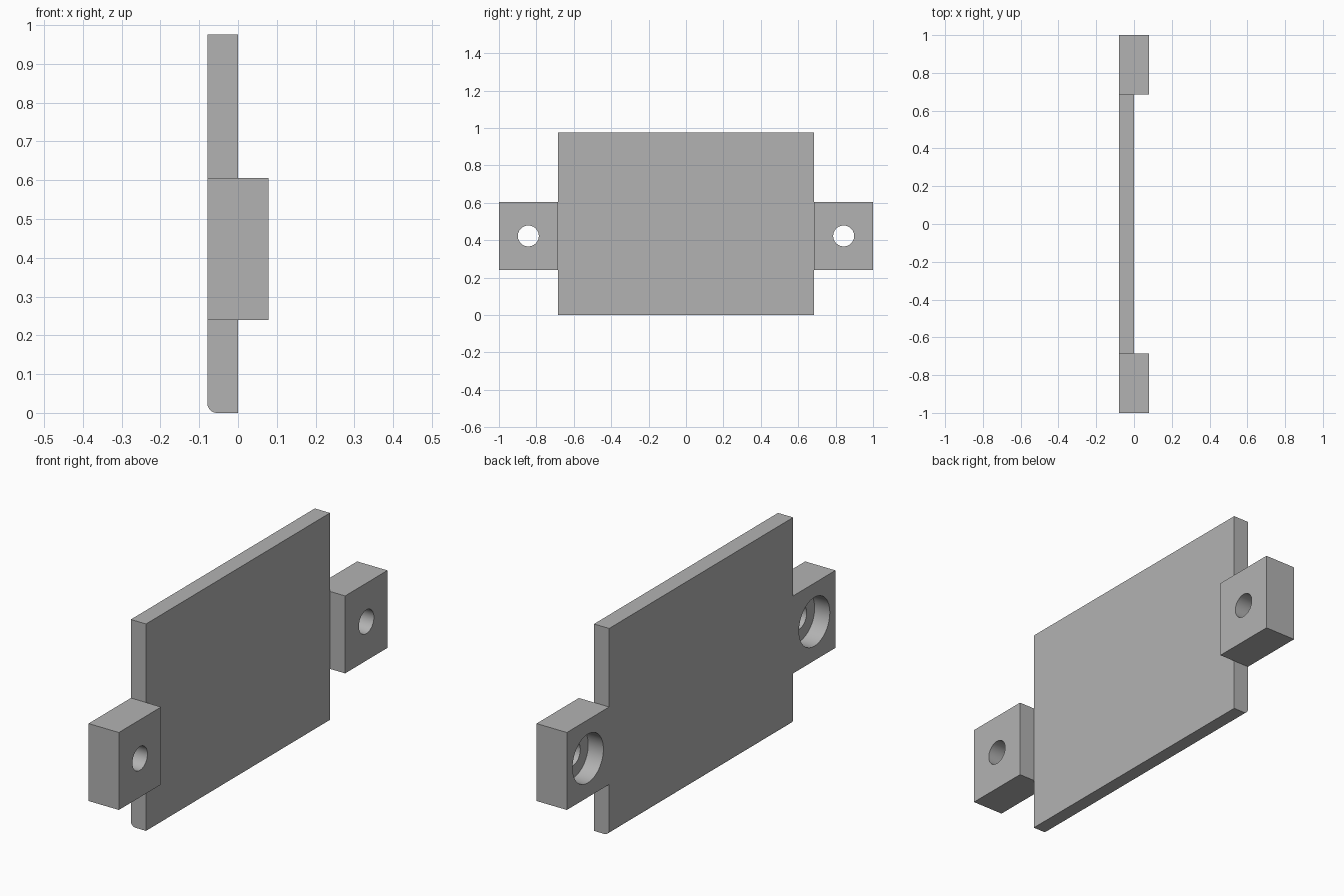
import bpy, bmesh, math
from mathutils import Matrix, Vector

default = bpy.data.objects.get("Cube")
if default:
    bpy.data.objects.remove(default, do_unlink=True)

# One plain grey for the whole part
grey = bpy.data.materials.new("plain_grey")
grey.use_nodes = True
colour = (0.45, 0.45, 0.45, 1)
grey.diffuse_color = colour
grey.node_tree.nodes["Principled BSDF"].inputs["Base Color"].default_value = colour

BACK, FRONT, EAR_FRONT = -0.079, 0.0, 0.079
HALF_PLATE, HEIGHT, FILLET = 0.685, 0.975, 0.025
EAR_LOW, EAR_HIGH = 0.24, 0.605
HOLE_Y, HOLE_Z = 0.843, 0.423


def finish(bm, name):
    bmesh.ops.recalc_face_normals(bm, faces=bm.faces)
    mesh = bpy.data.meshes.new(name)
    bm.to_mesh(mesh)
    bm.free()
    mesh.materials.append(grey)
    ob = bpy.data.objects.new(name, mesh)
    bpy.context.collection.objects.link(ob)
    return ob


def prism(name, profile, y0, y1):
    """Extrude an (x, z) profile along y."""
    bm = bmesh.new()
    face = bm.faces.new([bm.verts.new((x, y0, z)) for x, z in profile])
    moved = bmesh.ops.extrude_face_region(bm, geom=[face])["geom"]
    verts = [v for v in moved if isinstance(v, bmesh.types.BMVert)]
    bmesh.ops.translate(bm, verts=verts, vec=Vector((0, y1 - y0, 0)))
    return finish(bm, name)


def drill(name, y, radius, x0, x1):
    """Cylinder along x, used as a cutter."""
    bm = bmesh.new()
    place = Matrix.Translation(((x0 + x1) / 2, y, HOLE_Z)) @ Matrix.Rotation(math.pi / 2, 4, "Y")
    bmesh.ops.create_cone(bm, cap_ends=True, segments=48, radius1=radius,
                          radius2=radius, depth=x1 - x0, matrix=place)
    return finish(bm, name)


def combine(target, other, operation):
    other.hide_render = True
    mod = target.modifiers.new(operation.lower(), "BOOLEAN")
    mod.operation, mod.solver, mod.object = operation, "EXACT", other
    bpy.context.view_layer.objects.active = target
    bpy.ops.object.modifier_apply(modifier=mod.name)
    bpy.data.objects.remove(other, do_unlink=True)


# Plate with one rounded lower edge
rounded = []
for i in range(9):
    a = math.pi / 2 * i / 8
    rounded.append((BACK + FILLET * (1 - math.sin(a)), FILLET * (1 - math.cos(a))))
plate = prism("mounting_plate",
              rounded + [(BACK, HEIGHT), (FRONT, HEIGHT), (FRONT, 0)],
              -HALF_PLATE, HALF_PLATE)

# Thicker ears with counterbored screw holes
ear_profile = [(BACK, EAR_LOW), (BACK, EAR_HIGH), (EAR_FRONT, EAR_HIGH), (EAR_FRONT, EAR_LOW)]
for side in (-1, 1):
    ear = prism("ear", ear_profile, side * HALF_PLATE, side)
    combine(ear, drill("screw_hole", side * HOLE_Y, 0.056, -0.2, 0.2), "DIFFERENCE")
    combine(ear, drill("counterbore", side * HOLE_Y, 0.115, -0.2, 0.0), "DIFFERENCE")
    combine(plate, ear, "UNION")

bpy.ops.object.select_all(action="DESELECT")
plate.select_set(True)
bpy.context.view_layer.objects.active = plate
bpy.ops.object.shade_smooth_by_angle(angle=math.radians(30))
